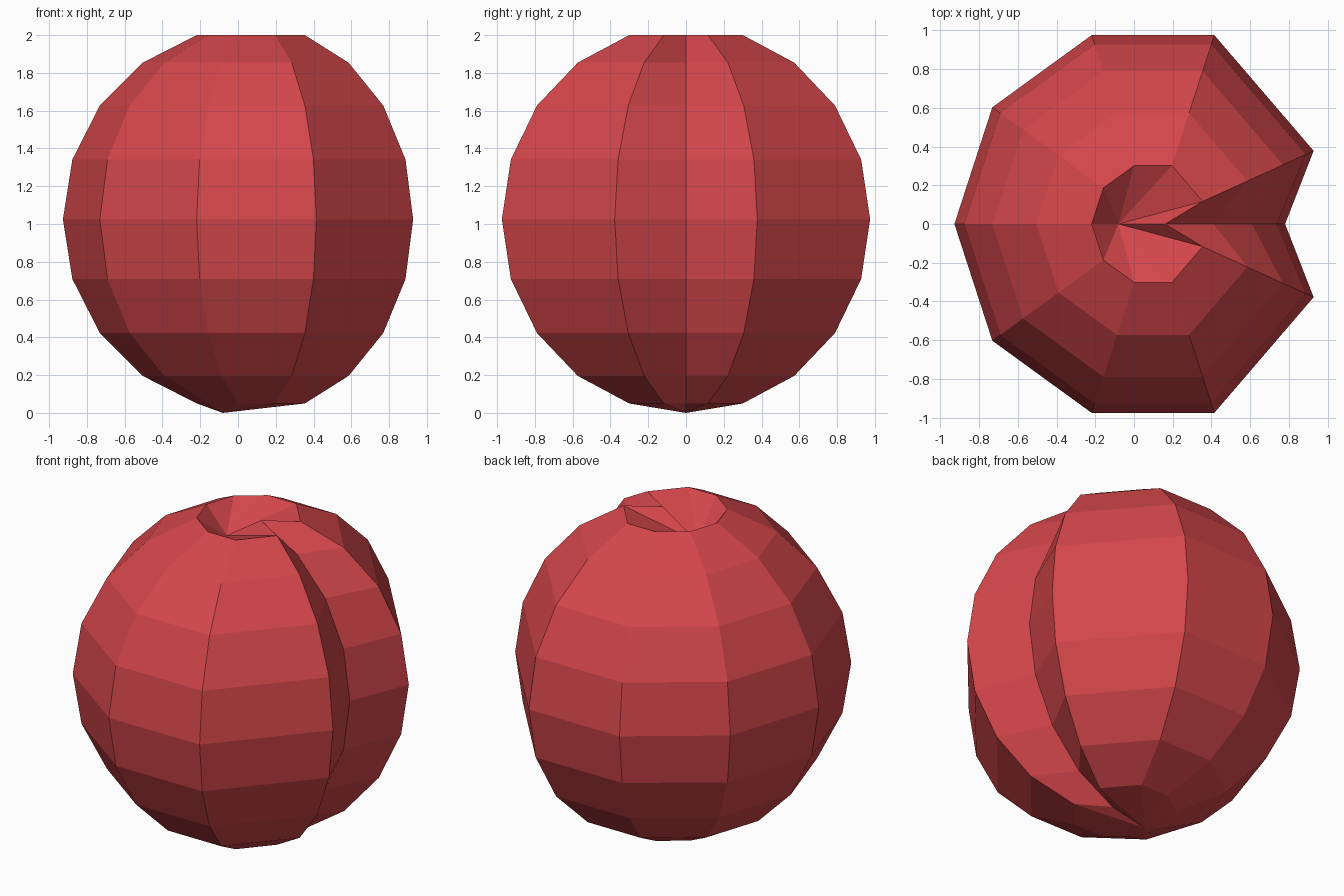
import bpy, bmesh, math

if "Cube" in bpy.data.objects:
    bpy.data.objects.remove(bpy.data.objects["Cube"])

SEG, RINGS, R, CX = 10, 10, 1.025, 0.098

red = bpy.data.materials.new("cherry red")
red.diffuse_color = (0.66, 0.062, 0.07, 1)
red.use_nodes = True
red.node_tree.nodes["Principled BSDF"].inputs["Base Color"].default_value = red.diffuse_color

bm = bmesh.new()

# Poles: the top one is pushed down into a stem dimple
top = bm.verts.new((-0.08, 0, 1.84))
bottom = bm.verts.new((-0.08, 0, 0))


def ring(i):
    """One ring of the ball, with the crease pulled in on the +x side."""
    a = math.pi * i / RINGS
    r, z = R * math.sin(a), R + R * math.cos(a)
    verts = []
    for k in range(SEG):
        t = math.tau * k / SEG
        x, y = CX + r * math.cos(t), r * math.sin(t)
        if k == 0:                    # valley of the crease
            x, y = -0.116 + 0.874 * r, 0
        elif k in (1, SEG - 1):       # lips of the crease
            y *= 0.627
        verts.append(bm.verts.new((x, y, z)))
    return verts


# Skin of the fruit: quad bands closed by triangle fans
rings = [ring(i) for i in range(1, RINGS)]
for k in range(SEG):
    n = (k + 1) % SEG
    bm.faces.new((top, rings[0][k], rings[0][n]))
    bm.faces.new((bottom, rings[-1][n], rings[-1][k]))
    for a, b in zip(rings, rings[1:]):
        bm.faces.new((a[k], b[k], b[n], a[n]))

mesh = bpy.data.meshes.new("fruit_body")
bm.to_mesh(mesh)
bm.free()
mesh.materials.append(red)
fruit = bpy.data.objects.new("fruit_body", mesh)
bpy.context.collection.objects.link(fruit)
